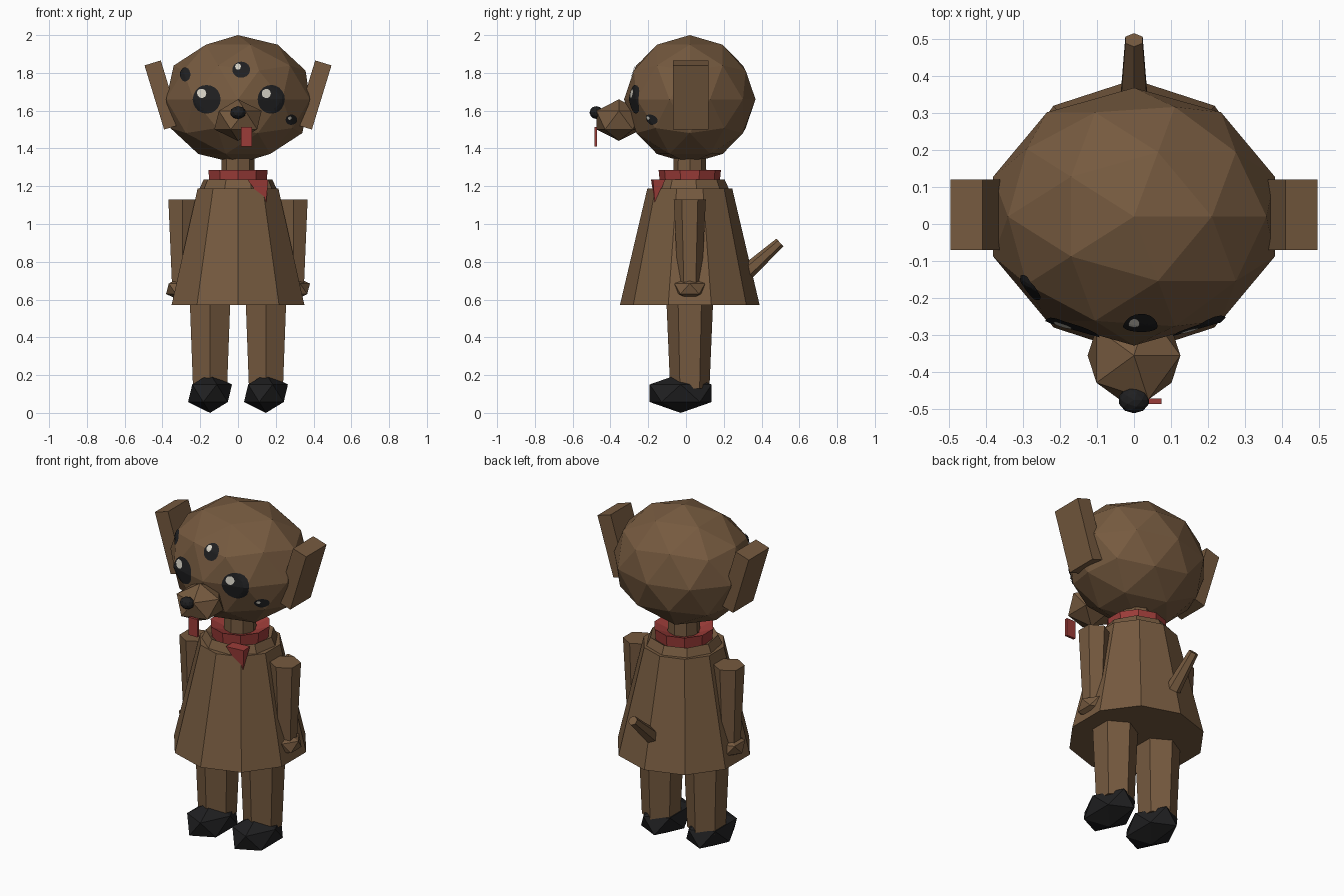
import bpy, bmesh, math
from mathutils import Vector, Matrix
from mathutils.bvhtree import BVHTree

if "Cube" in bpy.data.objects:
    bpy.data.objects.remove(bpy.data.objects["Cube"])


def material(name, rgb):
    m = bpy.data.materials.new(name)
    m.diffuse_color = (*rgb, 1)
    m.use_nodes = True
    m.node_tree.nodes["Principled BSDF"].inputs["Base Color"].default_value = m.diffuse_color
    return m


BROWN = material("brown fur", (0.180, 0.102, 0.050))
BLACK = material("black", (0.014, 0.014, 0.015))
RED = material("red cloth", (0.33, 0.045, 0.040))
WHITE = material("eye shine", (0.66, 0.63, 0.55))
CY = 0.02  # y of the body axis


def finish(name, bm, mat):
    bmesh.ops.recalc_face_normals(bm, faces=bm.faces)
    me = bpy.data.meshes.new(name)
    bm.to_mesh(me)
    bm.free()
    me.materials.append(mat)
    ob = bpy.data.objects.new(name, me)
    bpy.context.collection.objects.link(ob)
    return ob


def ico(name, loc, scale, mat, level=1):
    bm = bmesh.new()
    m = Matrix.Translation(loc) @ Matrix.Diagonal((*scale, 1))
    bmesh.ops.create_icosphere(bm, subdivisions=level, radius=1, matrix=m)
    return finish(name, bm, mat)


def lathe(name, center, profile, sides, mat, rot=None, closed=False):
    """Rings of (radius, z), first vertex toward +y; capped or looped."""
    bm = bmesh.new()
    rings = []
    for r, z in profile:
        ring = []
        for i in range(sides):
            a = 2 * math.pi * i / sides
            p = Vector((r * math.sin(a), r * math.cos(a), z))
            if rot:
                p = rot @ p
            ring.append(bm.verts.new(p + Vector(center)))
        rings.append(ring)
    pairs = list(zip(rings, rings[1:]))
    if closed:
        pairs.append((rings[-1], rings[0]))
    else:
        bm.faces.new(rings[0])
        bm.faces.new(rings[-1])
    for a, b in pairs:
        for i in range(sides):
            j = (i + 1) % sides
            bm.faces.new((a[i], a[j], b[j], b[i]))
    return finish(name, bm, mat)


def box(name, loc, size, mat, tilt=0):
    bm = bmesh.new()
    m = (Matrix.Translation(loc) @ Matrix.Rotation(tilt, 4, 'Y')
         @ Matrix.Diagonal((*size, 1)))
    bmesh.ops.create_cube(bm, size=1, matrix=m)
    return finish(name, bm, mat)


# Head, muzzle, nose, tongue
head = ico("head", (0, CY, 1.66), (0.40, 0.348, 0.34), BROWN, 2)
ico("muzzle", (0, -0.355, 1.55), (0.14, 0.14, 0.11), BROWN)
ico("nose", (0, -0.475, 1.59), (0.042, 0.036, 0.034), BLACK, 2)
box("tongue", (0.045, -0.478, 1.462), (0.058, 0.015, 0.105), RED)

# Painted eyes and spots: thin discs laid onto the facets of the head
head_tree = BVHTree.FromPolygons([v.co for v in head.data.vertices],
                                 [p.vertices for p in head.data.polygons])


def spot(name, x, z, rx, rz, mat, lift):
    bm = bmesh.new()

    def vert(px, pz):
        hit, n, _, _ = head_tree.ray_cast(Vector((px, -2, pz)), Vector((0, 1, 0)))
        return bm.verts.new(hit + n * lift)

    sides, steps = 20, 6
    mid = vert(x, z)
    prev = None
    for s in range(1, steps + 1):
        ring = [vert(x + rx * s / steps * math.cos(2 * math.pi * i / sides),
                     z + rz * s / steps * math.sin(2 * math.pi * i / sides))
                for i in range(sides)]
        for i in range(sides):
            j = (i + 1) % sides
            if prev:
                bm.faces.new((prev[i], prev[j], ring[j], ring[i]))
            else:
                bm.faces.new((mid, ring[j], ring[i]))
        prev = ring
    ob = finish(name, bm, mat)
    if sum(p.normal.y for p in ob.data.polygons) > 0:
        ob.data.flip_normals()


for name, x, z, rx, rz in (("eye_left", -0.164, 1.66, 0.073, 0.075),
                           ("eye_right", 0.174, 1.66, 0.071, 0.075),
                           ("eye_brow", 0.017, 1.815, 0.047, 0.042),
                           ("eye_cheek", 0.28, 1.553, 0.03, 0.027),
                           ("eye_temple", -0.277, 1.79, 0.027, 0.036)):
    spot(name, x, z, rx, rz, BLACK, 0.004)
for name, x, z, r in (("shine_left", -0.19, 1.69, 0.024),
                      ("shine_right", 0.148, 1.69, 0.024),
                      ("shine_brow", 0.0, 1.83, 0.015),
                      ("shine_cheek", 0.27, 1.562, 0.008)):
    spot(name, x, z, r, r, WHITE, 0.007)

# Neck, red neckerchief with its hanging point, fur collar
lathe("neck", (0, CY, 0), [(0.09, 1.15), (0.085, 1.40)], 8, BROWN)
lathe("neckerchief", (0, CY, 0), [(0.165, 1.285), (0.158, 1.215),
                                  (0.08, 1.215), (0.085, 1.255)], 10, RED, closed=True)
lathe("fur_collar", (0, CY, 0), [(0.185, 1.235), (0.21, 1.18),
                                 (0.14, 1.18), (0.15, 1.215)], 9, BROWN, closed=True)
bm = bmesh.new()
for p in ((0.05, -0.185, 1.235), (0.16, -0.175, 1.235), (0.05, -0.12, 1.235),
          (0.155, -0.11, 1.235), (0.148, -0.165, 1.10)):
    bm.verts.new(p)
bmesh.ops.convex_hull(bm, input=bm.verts)
finish("neckerchief_point", bm, RED)

# Body and tail
lathe("body", (0, CY, 0), [(0.37, 0.57), (0.225, 1.187)], 10, BROWN)
lathe("tail", (0, 0.30, 0.725), [(0.045, 0), (0.027, 0.265)], 6, BROWN,
      rot=Matrix.Rotation(-math.radians(48), 3, 'X'))

# Paired parts
for side, s in (("left", -1), ("right", 1)):
    box("ear_" + side, (s * 0.40, 0.025, 1.683), (0.09, 0.19, 0.355), BROWN,
        s * math.radians(17))
    lathe("arm_" + side, (s * 0.295, CY, 0), [(0.062, 0.66), (0.085, 1.13)], 6, BROWN)
    ico("hand_" + side, (s * 0.305, CY, 0.657), (0.085, 0.095, 0.062), BROWN)
    lathe("leg_" + side, (s * 0.148, CY, 0), [(0.104, 0.13), (0.124, 0.60)], 6, BROWN)
    ico("shoe_" + side, (s * 0.148, -0.028, 0.104), (0.13, 0.193, 0.104), BLACK)
